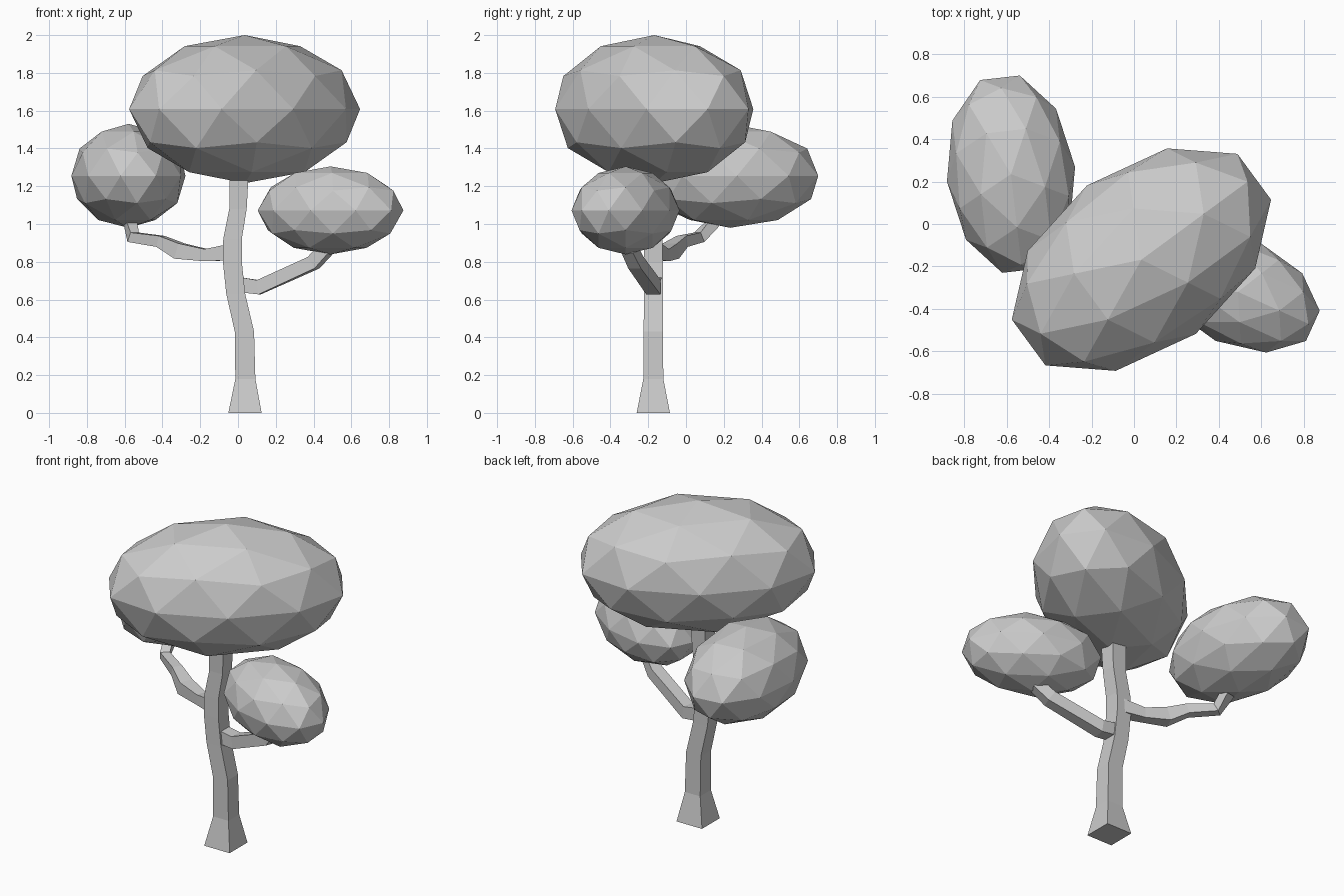
import bpy, bmesh, math
from mathutils import Vector

if "Cube" in bpy.data.objects:
    bpy.data.objects.remove(bpy.data.objects["Cube"])


def square_tube(name, path, level=False):
    """Sweep a square section along (x, y, z, half_width) points."""
    bm = bmesh.new()
    pts = [Vector(p[:3]) for p in path]
    rings = []
    for i, p in enumerate(pts):
        if level:
            side, up = Vector((1, 0, 0)), Vector((0, 1, 0))
        else:
            t = Vector()
            if i > 0:
                t += (p - pts[i - 1]).normalized()
            if i < len(pts) - 1:
                t += (pts[i + 1] - p).normalized()
            t.normalize()
            side = t.cross(Vector((0, 0, 1))).normalized()
            up = side.cross(t)
        h = path[i][3]
        rings.append([bm.verts.new(p + side * a * h + up * b * h)
                      for a, b in ((-1, -1), (1, -1), (1, 1), (-1, 1))])
    for r, s in zip(rings, rings[1:]):
        for k in range(4):
            n = (k + 1) % 4
            bm.faces.new((r[k], r[n], s[n], s[k]))
    bm.faces.new(rings[0][::-1])
    bm.faces.new(rings[-1])
    bmesh.ops.recalc_face_normals(bm, faces=bm.faces)
    me = bpy.data.meshes.new(name)
    bm.to_mesh(me)
    bm.free()
    bpy.context.collection.objects.link(bpy.data.objects.new(name, me))


def foliage(name, centre, radii, turn):
    """Faceted leaf mass: stretched icosphere turned about z."""
    bpy.ops.mesh.primitive_ico_sphere_add(
        subdivisions=2, radius=1, location=centre,
        rotation=(0, 0, math.radians(turn)))
    ob = bpy.context.object
    ob.name = name
    ob.scale = radii


# Trunk with flared foot and gentle bends
square_tube("trunk", [
    (0.037, -0.173, 0.00, 0.088), (0.039, -0.173, 0.18, 0.053),
    (0.034, -0.173, 0.43, 0.051), (-0.012, -0.173, 0.63, 0.050),
    (-0.030, -0.173, 0.80, 0.050), (-0.029, -0.173, 0.92, 0.049),
    (0.000, -0.173, 1.08, 0.046), (0.005, -0.173, 1.25, 0.050)], level=True)

# Branches reaching the two side leaf masses
square_tube("left_branch", [
    (-0.04, -0.165, 0.850, 0.042), (-0.17, -0.12, 0.835, 0.032),
    (-0.31, -0.08, 0.857, 0.042), (-0.41, -0.02, 0.908, 0.030),
    (-0.555, 0.07, 0.930, 0.028), (-0.57, 0.15, 1.010, 0.030)])
square_tube("right_branch", [
    (0.00, -0.17, 0.680, 0.040), (0.11, -0.172, 0.665, 0.038),
    (0.40, -0.265, 0.795, 0.036), (0.47, -0.30, 0.870, 0.034)])

# Leaf masses
foliage("crown_foliage", (0.035, -0.168, 1.608), (0.694, 0.434, 0.392), 36.3)
foliage("left_foliage", (-0.58, 0.235, 1.255), (0.481, 0.304, 0.275), -83.5)
foliage("right_foliage", (0.49, -0.32, 1.072), (0.408, 0.254, 0.233), -24.4)
